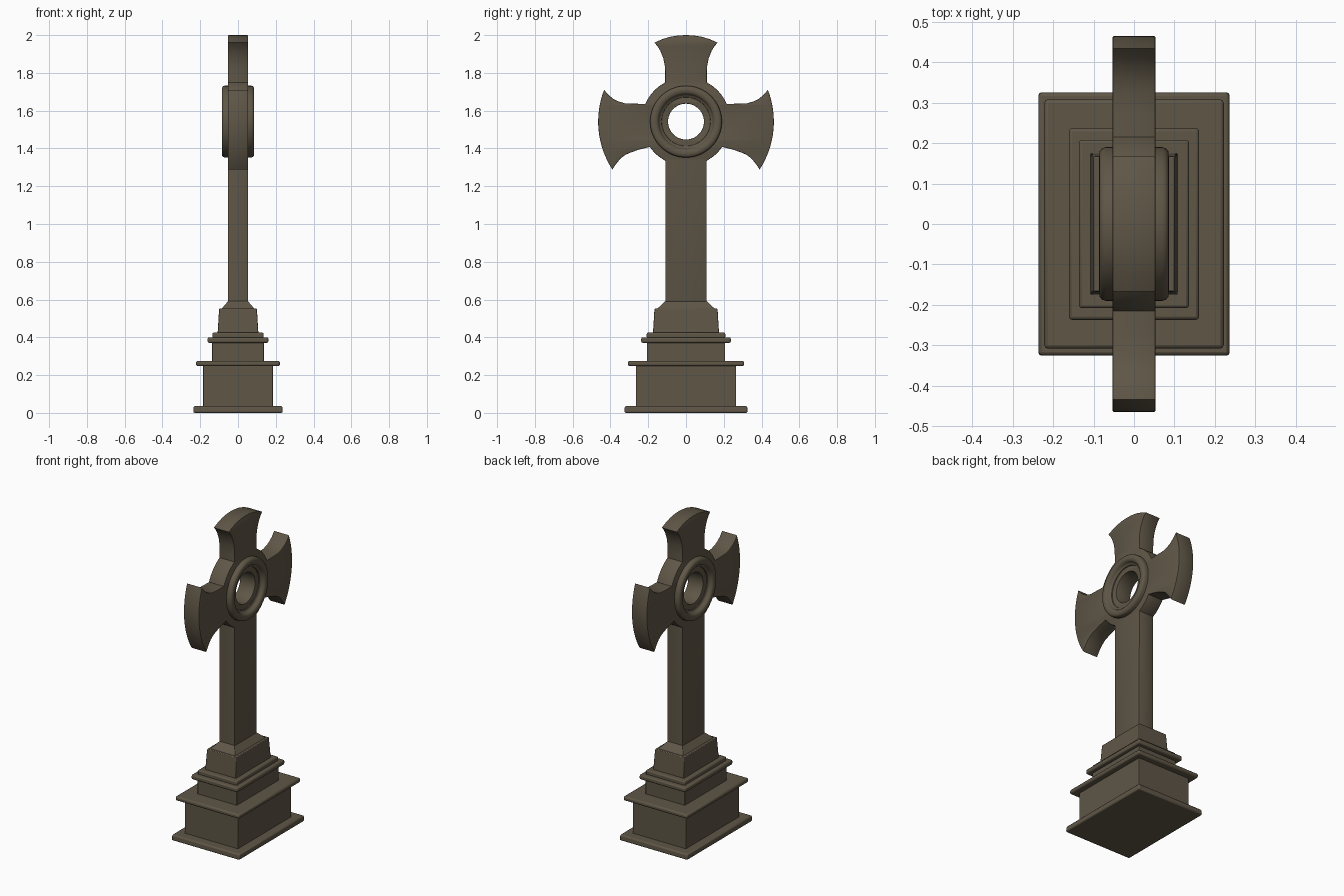
import bpy, bmesh, math

if "Cube" in bpy.data.objects:
    bpy.data.objects.remove(bpy.data.objects["Cube"])

stone = bpy.data.materials.new("weathered brown stone")
stone.diffuse_color = (0.114, 0.093, 0.062, 1)
stone.use_nodes = True
stone.node_tree.nodes["Principled BSDF"].inputs["Base Color"].default_value = stone.diffuse_color
CZ = 1.542  # height of the cross centre


def activate(ob):
    bpy.ops.object.select_all(action='DESELECT')
    ob.select_set(True)
    bpy.context.view_layer.objects.active = ob


def add_mesh(name, bm):
    bmesh.ops.recalc_face_normals(bm, faces=bm.faces)
    me = bpy.data.meshes.new(name)
    bm.to_mesh(me)
    bm.free()
    me.materials.append(stone)
    ob = bpy.data.objects.new(name, me)
    bpy.context.collection.objects.link(ob)
    return ob


def smooth(ob, angle=35):
    activate(ob)
    bpy.ops.object.shade_smooth_by_angle(angle=math.radians(angle))


def tier(name, z0, z1, lower, upper=None, bevel=0.005):
    """Rectangular tier, optionally tapered, with softened edges."""
    bm = bmesh.new()
    rings = []
    for z, (hx, hy) in ((z0, lower), (z1, upper or lower)):
        rings.append([bm.verts.new((sx * hx, sy * hy, z))
                      for sx, sy in ((-1, -1), (1, -1), (1, 1), (-1, 1))])
    a, b = rings
    bm.faces.new(a)
    bm.faces.new(b)
    for i in range(4):
        j = (i + 1) % 4
        bm.faces.new((a[i], a[j], b[j], b[i]))
    ob = add_mesh(name, bm)
    mod = ob.modifiers.new("soft_edges", 'BEVEL')
    mod.width = bevel
    mod.segments = 2
    smooth(ob)


# Stepped pedestal
tier("plinth", 0, 0.036, (0.237, 0.326), (0.235, 0.324), 0.008)
tier("lower_block", 0.03, 0.252, (0.185, 0.265), bevel=0.002)
tier("lower_ledge", 0.248, 0.275, (0.222, 0.308), bevel=0.009)
tier("middle_block", 0.27, 0.375, (0.137, 0.207), bevel=0.002)
tier("middle_ledge", 0.371, 0.4, (0.161, 0.237), bevel=0.008)
tier("upper_ledge", 0.395, 0.425, (0.136, 0.208), bevel=0.007)
tier("upper_block", 0.42, 0.552, (0.108, 0.175), (0.1, 0.167), 0.004)
tier("shaft_foot", 0.548, 0.592, (0.09, 0.156), (0.052, 0.11), 0.001)


def arc(r, a0, a1, n):
    return [(r * math.cos(math.radians(a0 + (a1 - a0) * i / n)),
             r * math.sin(math.radians(a0 + (a1 - a0) * i / n))) for i in range(n + 1)]


# Right half of the cross outline, from shaft bottom round to top centre
half = [(0.109, 0.56 - CZ)]
half += arc(0.234, -62, -35, 6)                                    # disc below arm
half += [(0.245, -0.147), (0.286, -0.161), (0.318, -0.174),
         (0.345, -0.194), (0.367, -0.22)]                          # arm underside
half += arc(0.465, -33, 21.2, 16)                                  # arm end
half += [(0.41, 0.141), (0.387, 0.122), (0.36, 0.108), (0.325, 0.097),
         (0.27, 0.095)]                                            # arm upper side
half += arc(0.235, 23.5, 62, 8)                                    # disc above arm
half += [(0.11, 0.25), (0.112, 0.295), (0.12, 0.335), (0.135, 0.373),
         (0.15, 0.398)]                                            # top arm flare
half += [(0.167, 0.418), (0.127, 0.436), (0.085, 0.449), (0.042, 0.456), (0, 0.458)]
outline = half + [(-y, z) for y, z in reversed(half[:-1])]

# Cross and shaft: flat filled outline with a round hole, given thickness
cu = bpy.data.curves.new("cross_and_shaft", 'CURVE')
cu.dimensions = '2D'
cu.fill_mode = 'BOTH'
for pts in (outline, arc(0.095, 0, 360, 48)[:-1]):
    sp = cu.splines.new('POLY')
    sp.points.add(len(pts) - 1)
    for p, (y, z) in zip(sp.points, pts):
        p.co = (y, z, 0, 1)
    sp.use_cyclic_u = True
cu.extrude = 0.049
cu.bevel_depth = 0.004
cu.bevel_resolution = 1
cu.offset = -0.004
cu.materials.append(stone)
cross = bpy.data.objects.new("cross_and_shaft", cu)
bpy.context.collection.objects.link(cross)
cross.rotation_euler = (math.pi / 2, 0, math.pi / 2)
cross.location.z = CZ
activate(cross)
bpy.ops.object.convert(target='MESH')
cross = bpy.context.object
bm = bmesh.new()
bm.from_mesh(cross.data)
bmesh.ops.remove_doubles(bm, verts=bm.verts, dist=0.0002)
bmesh.ops.recalc_face_normals(bm, faces=bm.faces)
bm.to_mesh(cross.data)
bm.free()
smooth(cross)

# Raised round moulding on both faces of the cross
profile = [(0.19, 0.04), (0.19, 0.07), (0.187, 0.079), (0.18, 0.085), (0.165, 0.086),
           (0.152, 0.083), (0.146, 0.076), (0.143, 0.066), (0.137, 0.061), (0.13, 0.058),
           (0.125, 0.04)]
N = 64
for name, side in (("ring_moulding_right", 1), ("ring_moulding_left", -1)):
    bm = bmesh.new()
    rows = [[bm.verts.new((side * x, r * math.cos(2 * math.pi * i / N),
                           CZ + r * math.sin(2 * math.pi * i / N))) for r, x in profile]
            for i in range(N)]
    m = len(profile)
    for i in range(N):
        a, b = rows[i], rows[(i + 1) % N]
        for j in range(m):
            k = (j + 1) % m
            bm.faces.new((a[j], a[k], b[k], b[j]))
    smooth(add_mesh(name, bm), 40)
